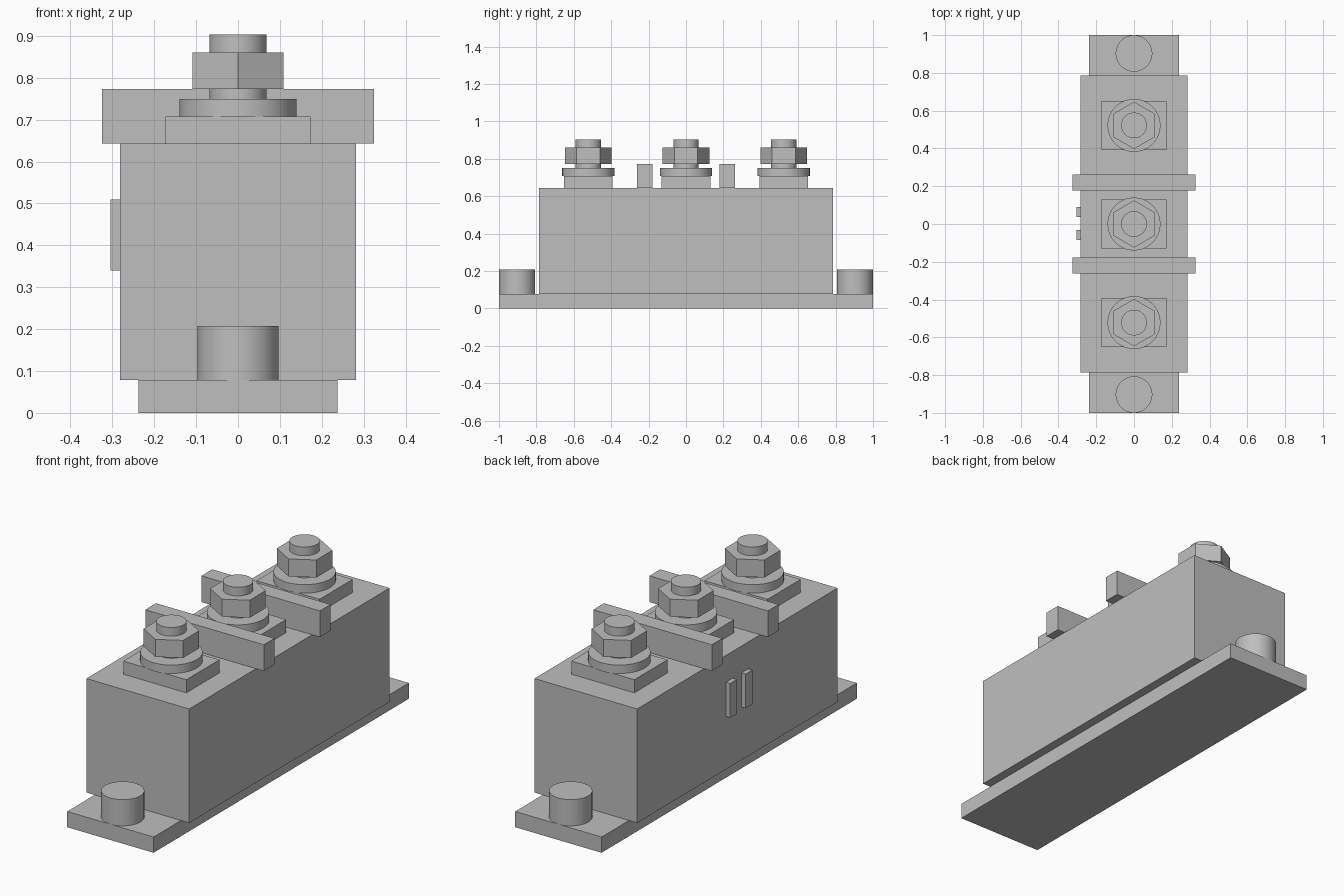
import bpy
import math

# Remove the default cube
cube = bpy.data.objects.get("Cube")
if cube:
    bpy.data.objects.remove(cube, do_unlink=True)

# Single grey finish
GREY = (0.52, 0.52, 0.52, 1.0)
grey = bpy.data.materials.new("plain grey")
grey.use_nodes = True
grey.diffuse_color = GREY
bsdf = next(n for n in grey.node_tree.nodes if n.type == "BSDF_PRINCIPLED")
bsdf.inputs["Base Color"].default_value = GREY
bsdf.inputs["Roughness"].default_value = 0.6


def finish(name):
    obj = bpy.context.object
    obj.name = name
    obj.data.materials.append(grey)
    return obj


def box(name, x, y, z):
    """Box from (low, high) ranges along each axis."""
    centre = [(r[0] + r[1]) / 2 for r in (x, y, z)]
    bpy.ops.mesh.primitive_cube_add(size=1, location=centre)
    obj = finish(name)
    obj.scale = [r[1] - r[0] for r in (x, y, z)]
    bpy.ops.object.transform_apply(location=False, rotation=False, scale=True)
    return obj


def prism(name, radius, y, z, sides=64):
    """Upright cylinder or prism with a corner pointing along y."""
    bpy.ops.mesh.primitive_cylinder_add(
        vertices=sides, radius=radius, depth=z[1] - z[0],
        location=(0, y, (z[0] + z[1]) / 2))
    obj = finish(name)
    if sides > 12:
        bpy.ops.object.shade_smooth_by_angle(angle=math.radians(30))
    return obj


BASE_TOP, BODY_TOP, PAD_TOP = 0.078, 0.643, 0.708

# Base plate and housing
box("base_plate", (-0.237, 0.237), (-1, 1), (0, BASE_TOP))
box("housing", (-0.282, 0.282), (-0.785, 0.785), (BASE_TOP, BODY_TOP))

# Terminals: pad, washer, stud and hexagonal nut
for place, y in (("front", -0.522), ("middle", 0), ("back", 0.522)):
    box(place + "_terminal_pad", (-0.173, 0.173), (y - 0.13, y + 0.13), (BODY_TOP, PAD_TOP))
    prism(place + "_washer", 0.14, y, (PAD_TOP, 0.75))
    prism(place + "_stud", 0.068, y, (0.75, 0.903))
    prism(place + "_nut", 0.125, y, (0.773, 0.86), sides=6)

# Barriers between terminals, and mounting bolts at the plate ends
for place, side in (("front", -1), ("back", 1)):
    box(place + "_barrier", (-0.325, 0.325),
        sorted((side * 0.178, side * 0.262)), (BODY_TOP, 0.773))
    prism(place + "_mounting_bolt", 0.097, side * 0.903, (BASE_TOP, 0.208))

# Two raised bars on the right side of the housing
for place, y in (("front", -0.058), ("back", 0.063)):
    box(place + "_side_bar", (-0.305, -0.282), (y - 0.026, y + 0.026), (0.34, 0.51))
